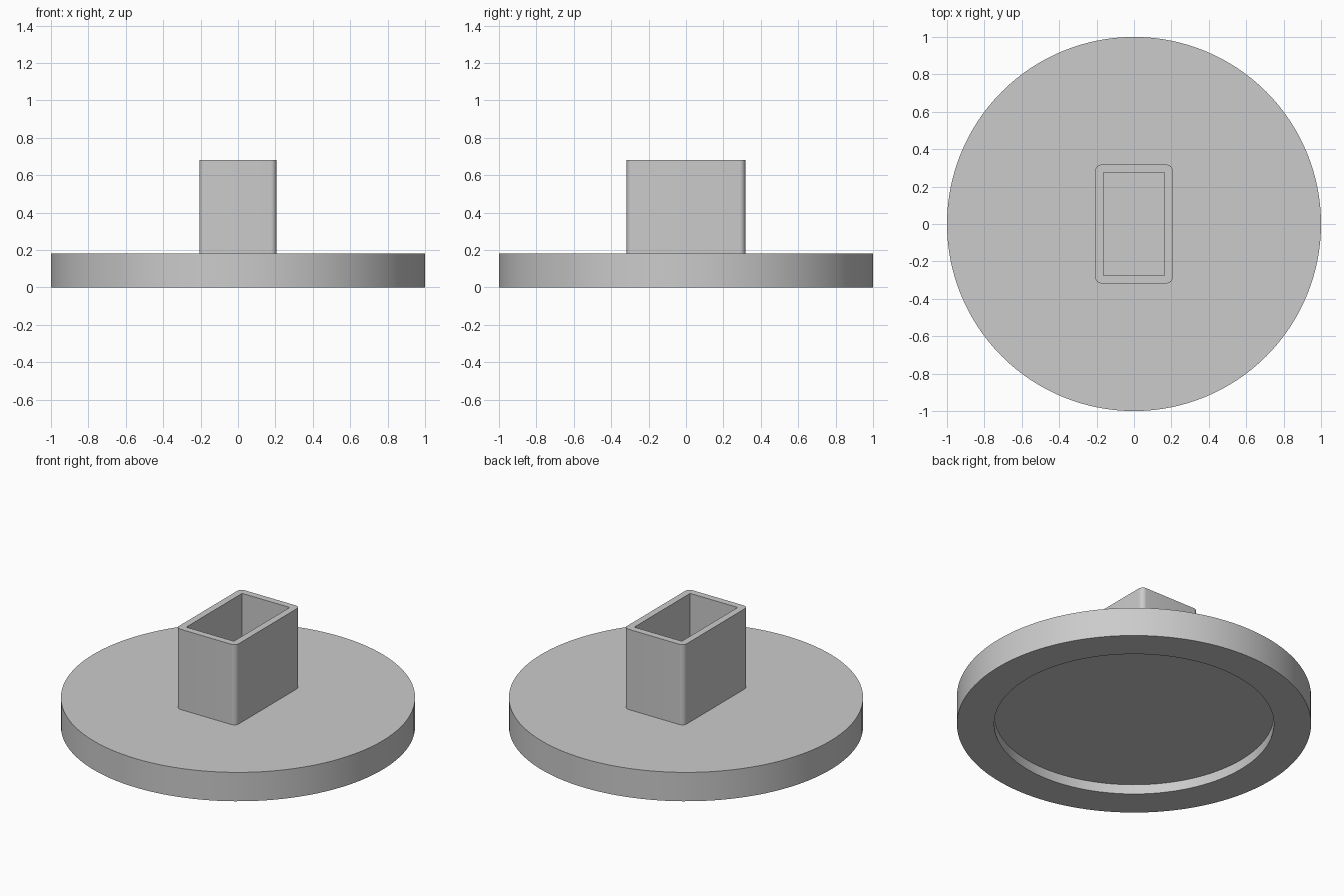
import bpy, bmesh
from math import sin, cos, pi, radians

cube = bpy.data.objects.get("Cube")
if cube:
    bpy.data.objects.remove(cube, do_unlink=True)

# Single flat grey
grey = bpy.data.materials.new("plain grey")
grey.use_nodes = True
colour = (0.6, 0.6, 0.6, 1)
grey.diffuse_color = colour
grey.node_tree.nodes["Principled BSDF"].inputs["Base Color"].default_value = colour


def circle(radius, steps=128):
    return [(radius * cos(2 * pi * i / steps), radius * sin(2 * pi * i / steps))
            for i in range(steps)]


def rounded_rectangle(half_x, half_y, radius, steps=8):
    points = []
    for corner, (sx, sy) in enumerate([(1, 1), (-1, 1), (-1, -1), (1, -1)]):
        for i in range(steps + 1):
            angle = (corner + i / steps) * pi / 2
            points.append((sx * (half_x - radius) + radius * cos(angle),
                           sy * (half_y - radius) + radius * sin(angle)))
    return points


def loft(name, sections, capped):
    """Join a series of (outline, height) sections, optionally closing both ends."""
    bm = bmesh.new()
    rings = [[bm.verts.new((x, y, z)) for x, y in outline] for outline, z in sections]
    for low, high in zip(rings, rings[1:]):
        for i in range(len(low)):
            bm.faces.new((low[i - 1], low[i], high[i], high[i - 1]))
    if capped:
        bm.faces.new(rings[0][::-1])
        bm.faces.new(rings[-1])
    bmesh.ops.remove_doubles(bm, verts=bm.verts, dist=0.0001)
    bmesh.ops.recalc_face_normals(bm, faces=bm.faces)
    mesh = bpy.data.meshes.new(name)
    bm.to_mesh(mesh)
    bm.free()
    mesh.materials.append(grey)
    obj = bpy.data.objects.new(name, mesh)
    bpy.context.collection.objects.link(obj)
    bpy.ops.object.select_all(action="DESELECT")
    obj.select_set(True)
    bpy.context.view_layer.objects.active = obj
    bpy.ops.object.shade_smooth_by_angle(angle=radians(30))
    return obj


plate_top, recess_depth, tube_top = 0.18, 0.06, 0.68

# Round plate with a shallow recess underneath
recess, rim = circle(0.79), circle(1)
loft("base_plate", [(recess, recess_depth), (recess, 0), (rim, 0), (rim, plate_top)], True)

# Open socket: rounded outside, square-cornered inside
outer = rounded_rectangle(0.206, 0.317, 0.03)
inner = rounded_rectangle(0.164, 0.275, 0)
loft("socket_tube", [(outer, plate_top), (outer, tube_top),
                     (inner, tube_top), (inner, plate_top)], False)
